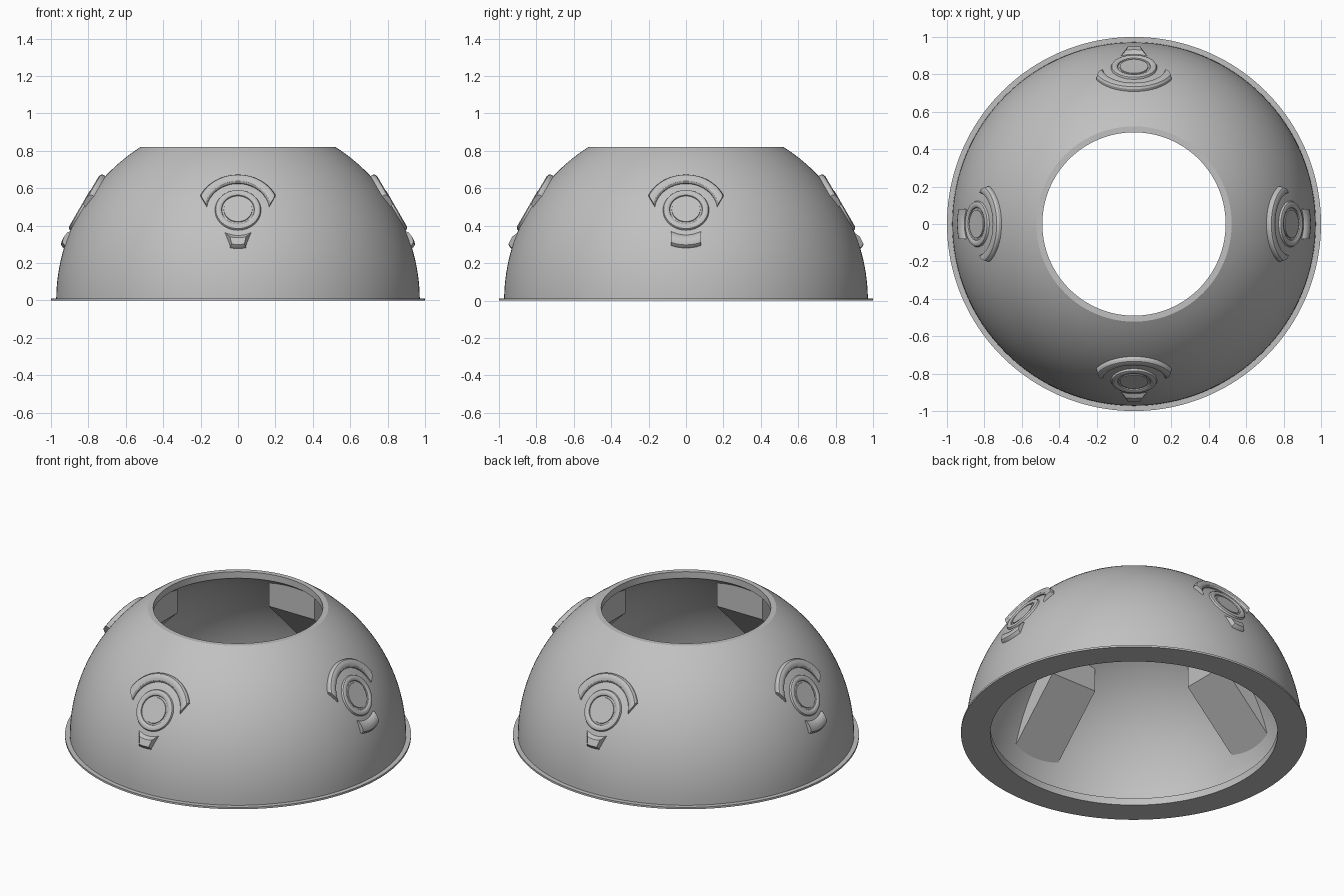
import bpy, bmesh
from math import sin, cos, asin, sqrt, radians, pi
from mathutils import Matrix

if "Cube" in bpy.data.objects:
    bpy.data.objects.remove(bpy.data.objects["Cube"], do_unlink=True)

grey = bpy.data.materials.new("plain grey")
grey.use_nodes = True
grey.diffuse_color = (0.53, 0.53, 0.53, 1)
grey.node_tree.nodes["Principled BSDF"].inputs["Base Color"].default_value = grey.diffuse_color

OUTER, INNER, HOLE, TOP = 0.972, 0.92, 0.49, 0.82


def finish(bm, name, matrix=None):
    bmesh.ops.recalc_face_normals(bm, faces=bm.faces[:])
    mesh = bpy.data.meshes.new(name)
    bm.to_mesh(mesh)
    bm.free()
    mesh.materials.append(grey)
    obj = bpy.data.objects.new(name, mesh)
    bpy.context.collection.objects.link(obj)
    if matrix:
        obj.matrix_world = matrix
    bpy.ops.object.select_all(action='DESELECT')
    obj.select_set(True)
    bpy.context.view_layer.objects.active = obj
    bpy.ops.object.shade_smooth_by_angle(angle=radians(32))
    return obj


def lathe(name, profile, steps, closed, matrix=None):
    """Turn a (radius, height) profile around z."""
    bm = bmesh.new()
    rings = []
    for r, z in profile:
        rings.append([bm.verts.new((r * cos(2 * pi * i / steps), r * sin(2 * pi * i / steps), z))
                      for i in range(steps)])
    pairs = list(zip(rings, rings[1:]))
    if closed:
        pairs.append((rings[-1], rings[0]))
    else:
        bm.faces.new(rings[0])
        bm.faces.new(rings[-1])
    for a, b in pairs:
        for i in range(steps):
            j = (i + 1) % steps
            bm.faces.new((a[i], a[j], b[j], b[i]))
    return finish(bm, name, matrix)


def arc_block(name, profile, middle, steps, matrix):
    """Sweep a (radius, height, half angle) profile along an arc, with end caps."""
    bm = bmesh.new()
    rows = []
    for i in range(steps + 1):
        t = 2 * i / steps - 1
        rows.append([bm.verts.new((r * cos(radians(middle + t * half)),
                                   r * sin(radians(middle + t * half)), h))
                     for r, h, half in profile])
    n = len(profile)
    for a, b in zip(rows, rows[1:]):
        for i in range(n):
            j = (i + 1) % n
            bm.faces.new((a[i], a[j], b[j], b[i]))
    bm.faces.new(rows[0])
    bm.faces.new(rows[-1])
    return finish(bm, name, matrix)


def sphere_arc(radius, start, end, steps):
    angles = [start + (end - start) * i / steps for i in range(steps + 1)]
    return [(radius * cos(a), radius * sin(a)) for a in angles]


# Hollow dome with thin outer flange, open top and stepped bottom lip
flange, lip, step = 0.012, 0.045, 0.14
shell = [(0.83, 0), (1, 0), (1, flange)]
shell += sphere_arc(OUTER, asin(flange / OUTER), asin(TOP / OUTER), 28)
shell += [(HOLE, TOP)]
shell += sphere_arc(INNER, asin(sqrt(INNER**2 - HOLE**2) / INNER), asin(step / INNER), 24)
shell += [(sqrt(INNER**2 - step**2), lip), (0.83, lip)]
lathe("dome_shell", shell, 160, True)

# Profiles of the raised details, measured from the dome centre
lens = [(0.123, 0.94), (0.123, 0.968), (0.119, 0.975), (0.108, 0.98), (0.096, 0.979),
        (0.088, 0.974), (0.085, 0.966), (0.077, 0.966), (0.075, 0.974)]
brow = [(0.168, 0.93, 82), (0.168, 0.964, 82), (0.175, 0.973, 79), (0.187, 0.977, 75),
        (0.202, 0.977, 71), (0.215, 0.972, 66), (0.222, 0.961, 64), (0.222, 0.93, 64)]
bar = [(r, h, 180 / pi * asin(0.08 / r)) for r, h in
       [(0.15, 0.93), (0.15, 0.961), (0.16, 0.971), (0.18, 0.976), (0.2, 0.975),
        (0.215, 0.968), (0.222, 0.955), (0.222, 0.93)]]
wedge = [(0.148, 0.93, 31), (0.148, 0.957, 30), (0.175, 0.975, 14),
         (0.215, 0.972, 9), (0.225, 0.955, 11), (0.225, 0.93, 11)]

for k, side in enumerate(("front", "left", "back", "right")):
    turn = Matrix.Rotation(k * pi / 2, 4, 'Z')
    tilt = turn @ Matrix.Rotation(radians(60), 4, 'X')

    # Round lens ring with a brow above and a small block below
    lathe(side + "_lens_ring", lens, 64, False, tilt)
    arc_block(side + "_brow", brow, 90, 32, tilt)
    arc_block(side + "_lower_block", bar if k % 2 else wedge, -90, 12, tilt)

    # Inner mounting block: upright face above a sloping underside
    outline = [(0.54, 0.58)] + sphere_arc(0.945, radians(11.9), radians(55.1), 12)
    bm = bmesh.new()
    face = bm.faces.new([bm.verts.new((-0.16, -r, z)) for r, z in outline])
    new = bmesh.ops.extrude_face_region(bm, geom=[face])["geom"]
    bmesh.ops.translate(bm, vec=(0.32, 0, 0),
                        verts=[v for v in new if isinstance(v, bmesh.types.BMVert)])
    finish(bm, side + "_inner_mount", turn)
